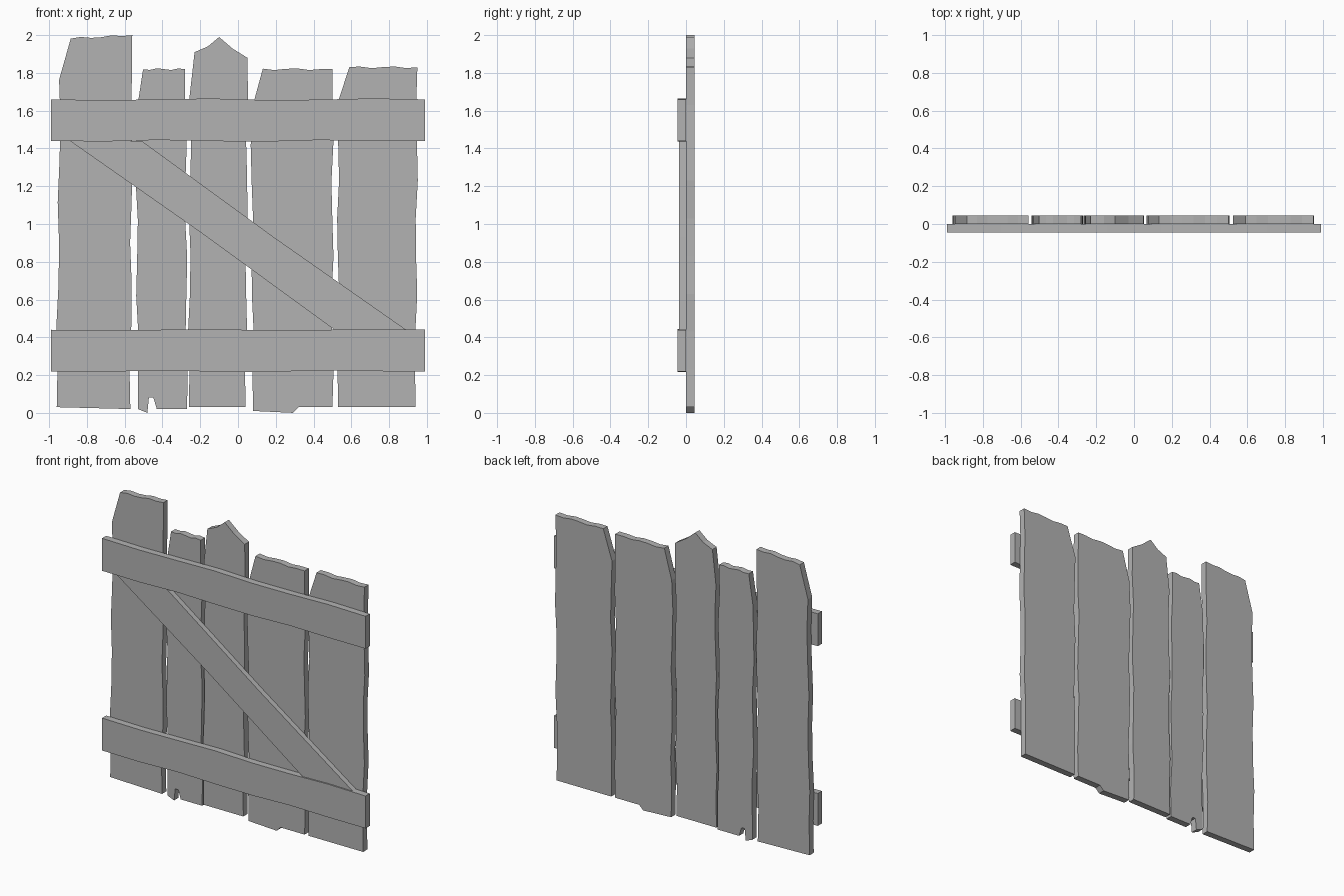
import bpy
import bmesh
from math import sin
from mathutils import Vector

cube = bpy.data.objects.get("Cube")
if cube:
    bpy.data.objects.remove(cube, do_unlink=True)

wood = bpy.data.materials.new("weathered grey wood")
wood.use_nodes = True
grey = (0.45, 0.45, 0.45, 1)
wood.diffuse_color = grey
wood.node_tree.nodes["Principled BSDF"].inputs["Base Color"].default_value = grey

board_thickness = 0.045
brace_thickness = 0.036
edge_wobble = 0.006
end_wobble = 0.005


def slab(name, outline, front, back):
    """Extrude a front-view outline of (x, z) points from front to back."""
    bm = bmesh.new()
    face = bm.faces.new([bm.verts.new((x, front, z)) for x, z in outline])
    grown = bmesh.ops.extrude_face_region(bm, geom=[face])
    moved = [item for item in grown["geom"] if isinstance(item, bmesh.types.BMVert)]
    bmesh.ops.translate(bm, verts=moved, vec=(0, back - front, 0))
    bmesh.ops.recalc_face_normals(bm, faces=bm.faces)
    mesh = bpy.data.meshes.new(name)
    bm.to_mesh(mesh)
    bm.free()
    mesh.materials.append(wood)
    obj = bpy.data.objects.new(name, mesh)
    bpy.context.collection.objects.link(obj)


def worn_edge(start, end, steps, wobble):
    """Points from start to end, with the inner ones pushed sideways by a gentle wave."""
    start, end = Vector(start), Vector(end)
    along = (end - start).normalized()
    across = Vector((-along.y, along.x))
    points = [start]
    for step in range(1, steps):
        wave = sin(step * 2 + start.x * 9)
        points.append(start.lerp(end, step / steps) + across * wobble * wave)
    return points


def plank(name, bottom_left, top_left, top_right, bottom_right, crown=None, notch=()):
    """Upright board with wavy sides; its top is worn unless a shaped crown is given."""
    left_side = worn_edge(bottom_left, top_left, 9, edge_wobble)
    if crown:
        top = [top_left] + crown
    else:
        top = worn_edge(top_left, top_right, 7, end_wobble)
    right_side = worn_edge(top_right, bottom_right, 9, edge_wobble)
    bottom = [bottom_right, *notch]
    slab(name, left_side + top[1:] + right_side + bottom, 0, board_thickness)


# Upright boards, from the model's right to its left
plank("far_right_plank", (-0.96, 0.03), (-0.94, 1.98), (-0.56, 2), (-0.57, 0.02))

# The narrow board has a gnawed hole at its foot
hole_x, hole_top, hole_half = -0.46, 0.08, 0.02
hole = [(hole_x + hole_half * side, z) for side, z in
        ((1.5, 0.02), (0.6, hole_top), (-0.6, hole_top), (-1, 0))]
plank("narrow_plank", (-0.53, 0.02), (-0.54, 1.82), (-0.28, 1.82), (-0.27, 0.02),
      notch=hole)

plank("pointed_plank", (-0.26, 0.03), (-0.25, 1.88), (0.05, 1.88), (0.04, 0.03),
      crown=[(-0.23, 1.91), (-0.16, 1.94), (-0.1, 1.99), (-0.03, 1.93)])

plank("wide_plank", (0.08, 0.01), (0.07, 1.82), (0.5, 1.82), (0.5, 0.03),
      notch=[(0.32, 0.03), (0.29, 0)])

plank("far_left_plank", (0.53, 0.03), (0.53, 1.83), (0.95, 1.83), (0.94, 0.03))

# Two matching crossbars
rail_left, rail_right, rail_height = -0.99, 0.99, 0.22
lower_z, upper_z = 0.22, 1.44
for name, z in (("lower_rail", lower_z), ("upper_rail", upper_z)):
    top_z = z + rail_height
    outline = (worn_edge((rail_left, z), (rail_right, z), 7, end_wobble)
               + [(rail_right, z)]
               + worn_edge((rail_right, top_z), (rail_left, top_z), 7, end_wobble)
               + [(rail_left, top_z)])
    slab(name, outline, -board_thickness, 0)

# Diagonal brace between the crossbars, slightly bowed along both long sides
inner, outer, bow = 0.51, 0.89, 0.01
foot_z = lower_z + rail_height
middle_z = (upper_z + foot_z) / 2
middle_x = (outer - inner) / 2
slab("diagonal_brace",
     [(-outer, upper_z), (-middle_x, middle_z + bow), (inner, foot_z),
      (outer, foot_z), (middle_x, middle_z - bow), (-inner, upper_z)],
     -brace_thickness, 0)
